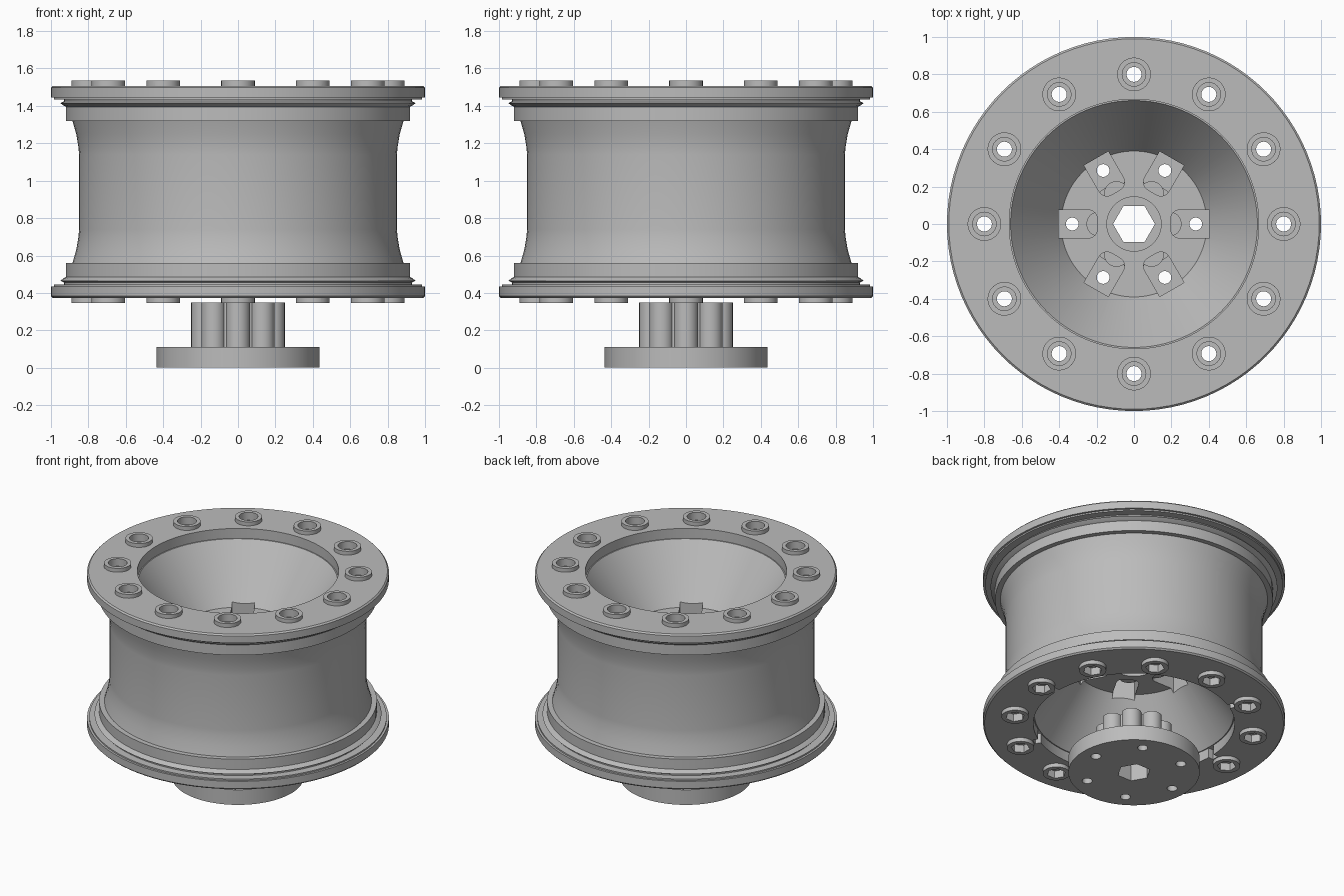
import bpy, bmesh, math
from mathutils import Matrix, Vector

if "Cube" in bpy.data.objects:
    bpy.data.objects.remove(bpy.data.objects["Cube"])

MID = 0.94          # height of the wheel's plane of symmetry
BOLT_R = 0.8        # bolt circle of the clamp rings
SEG = 96

grey = bpy.data.materials.new("plain_grey")
grey.use_nodes = True
colour = (0.5, 0.5, 0.5, 1)
grey.diffuse_color = colour
grey.node_tree.nodes["Principled BSDF"].inputs["Base Color"].default_value = colour


def make_object(name, bm):
    bmesh.ops.recalc_face_normals(bm, faces=bm.faces)
    mesh = bpy.data.meshes.new(name)
    bm.to_mesh(mesh)
    bm.free()
    mesh.materials.append(grey)
    ob = bpy.data.objects.new(name, mesh)
    bpy.context.collection.objects.link(ob)
    return ob


def lathe(name, profile):
    """Spin a closed (radius, z) profile around the z axis."""
    bm = bmesh.new()
    rings = []
    for i in range(SEG):
        a = math.tau * i / SEG
        rings.append([bm.verts.new((r * math.cos(a), r * math.sin(a), z)) for r, z in profile])
    n = len(profile)
    for i in range(SEG):
        p, q = rings[i], rings[(i + 1) % SEG]
        for j in range(n):
            k = (j + 1) % n
            bm.faces.new((p[j], q[j], q[k], p[k]))
    return make_object(name, bm)


def add_prism(bm, radius, z0, z1, x=0, angle=0, sides=32):
    """Cylinder or prism at distance x from the axis, turned by angle."""
    m = Matrix.Rotation(angle, 4, "Z") @ Matrix.Translation((x, 0, (z0 + z1) / 2))
    bmesh.ops.create_cone(bm, cap_ends=True, segments=sides, radius1=radius,
                          radius2=radius, depth=z1 - z0, matrix=m)


def add_slot(bm, x0, x1, half, corner, z0, z1, angle):
    """Radial slot with a rounded inner end."""
    pts = [(x1, -half), (x1, half)]
    for s in (1, -1):
        for i in range(7):
            t = math.pi / 2 * (i / 6 if s == 1 else 1 - i / 6)
            pts.append((x0 + corner * (1 - math.sin(t)),
                        s * (half - corner + corner * math.cos(t))))
    rot = Matrix.Rotation(angle, 3, "Z")
    low = [bm.verts.new(rot @ Vector((x, y, z0))) for x, y in pts]
    high = [bm.verts.new(rot @ Vector((x, y, z1))) for x, y in pts]
    bm.faces.new(low)
    bm.faces.new(high)
    for i in range(len(pts)):
        k = (i + 1) % len(pts)
        bm.faces.new((low[i], low[k], high[k], high[i]))


def boolean(ob, bm, operation="DIFFERENCE"):
    """Apply a boolean with the given geometry, then drop the helper."""
    helper = make_object("helper", bm)
    helper.hide_render = True
    mod = ob.modifiers.new("cut", "BOOLEAN")
    mod.operation, mod.solver, mod.object = operation, "EXACT", helper
    mod.use_self = True
    dg = bpy.context.evaluated_depsgraph_get()
    mesh = bpy.data.meshes.new_from_object(ob.evaluated_get(dg))
    ob.modifiers.clear()
    ob.data = mesh
    bpy.data.objects.remove(helper)


def around(count):
    return [math.tau * i / count for i in range(count)]


# Barrel: upper half of the section, mirrored for the lower half
outer = [(0.85, 1.14), (0.853, 1.18), (0.865, 1.25), (0.885, 1.32), (0.92, 1.32),
         (0.92, 1.395), (0.93, 1.4), (0.95, 1.415), (0.93, 1.425), (0.93, 1.435)]
inner = [(0.66, 1.435), (0.39, 1.06), (0.145, 1.06)]
half = outer + inner
barrel = lathe("wheel_barrel", half + [(r, 2 * MID - z) for r, z in reversed(half)])

cut = bmesh.new()
for a in around(12):
    add_prism(cut, 0.04, 0.3, 1.6, BOLT_R, a)
for a in around(6):
    add_slot(cut, 0.195, 0.405, 0.075, 0.05, 0.7, 1.2, a)
boolean(barrel, cut)

# Rounded stops inside the slots of the centre plate
stops = bmesh.new()
for a in around(6):
    add_prism(stops, 0.066, 0.83, 0.96, 0.188, a)
slot_stops = make_object("slot_stops", stops)
bore = bmesh.new()
add_prism(bore, 0.146, 0.7, 1.2, sides=SEG)
boolean(slot_stops, bore)


def clamp_ring(name, side):
    """Bolted ring with bosses; side is 1 for top and -1 for bottom."""
    def z(h):
        return MID + side * h

    def span(a, b):
        return sorted((z(a), z(b)))

    ring = lathe(name, [(r, z(h)) for r, h in (
        (0.667, 0.495), (0.985, 0.495), (0.985, 0.505), (1.0, 0.505),
        (1.0, 0.557), (0.99, 0.567), (0.667, 0.567))])
    bosses = bmesh.new()
    for a in around(12):
        add_prism(bosses, 0.09, *span(0.54, 0.595), BOLT_R, a)
    boolean(ring, bosses, "UNION")
    holes = bmesh.new()
    for a in around(12):
        add_prism(holes, 0.04, *span(0.4, 0.7), BOLT_R, a)
    boolean(ring, holes)
    # Round counterbores above, hexagonal nut pockets below
    pockets = bmesh.new()
    for a in around(12):
        add_prism(pockets, 0.063, *span(0.54, 0.7), BOLT_R, a, 32 if side == 1 else 6)
    if side == -1:
        for a in around(6):
            add_slot(pockets, 0.6, 0.705, 0.025, 0.01, *span(0.4, 0.7), a)
    boolean(ring, pockets)
    return ring


top_ring = clamp_ring("top_clamp_ring", 1)
bottom_ring = clamp_ring("bottom_clamp_ring", -1)

# Hub: flange disc with a fluted post and a hexagonal bore
hub = lathe("hub_flange", [(0.09, 0), (0.435, 0), (0.435, 0.11), (0.09, 0.11)])
post = lathe("hub_post", [(0.09, 0.1), (0.18, 0.1), (0.18, 0.35), (0.09, 0.35)])
flutes = bmesh.new()
for a in around(8):
    add_prism(flutes, 0.065, 0.1, 0.35, 0.185, a)
boolean(post, flutes, "UNION")
for part in (hub, post):
    hub_cut = bmesh.new()
    add_prism(hub_cut, 0.112, -0.1, 0.5, angle=math.pi / 6 * 0, sides=6)
    bmesh.ops.rotate(hub_cut, verts=hub_cut.verts, matrix=Matrix.Rotation(math.pi / 6, 3, "Z"))
    for a in around(6):
        add_prism(hub_cut, 0.034, -0.1, 0.5, 0.33, a)
    boolean(part, hub_cut)

# Smooth the round walls and keep the machined edges sharp
bpy.ops.object.select_all(action="DESELECT")
for ob in (barrel, slot_stops, top_ring, bottom_ring, hub, post):
    ob.select_set(True)
    bpy.context.view_layer.objects.active = ob
bpy.ops.object.shade_smooth_by_angle(angle=math.radians(25))
